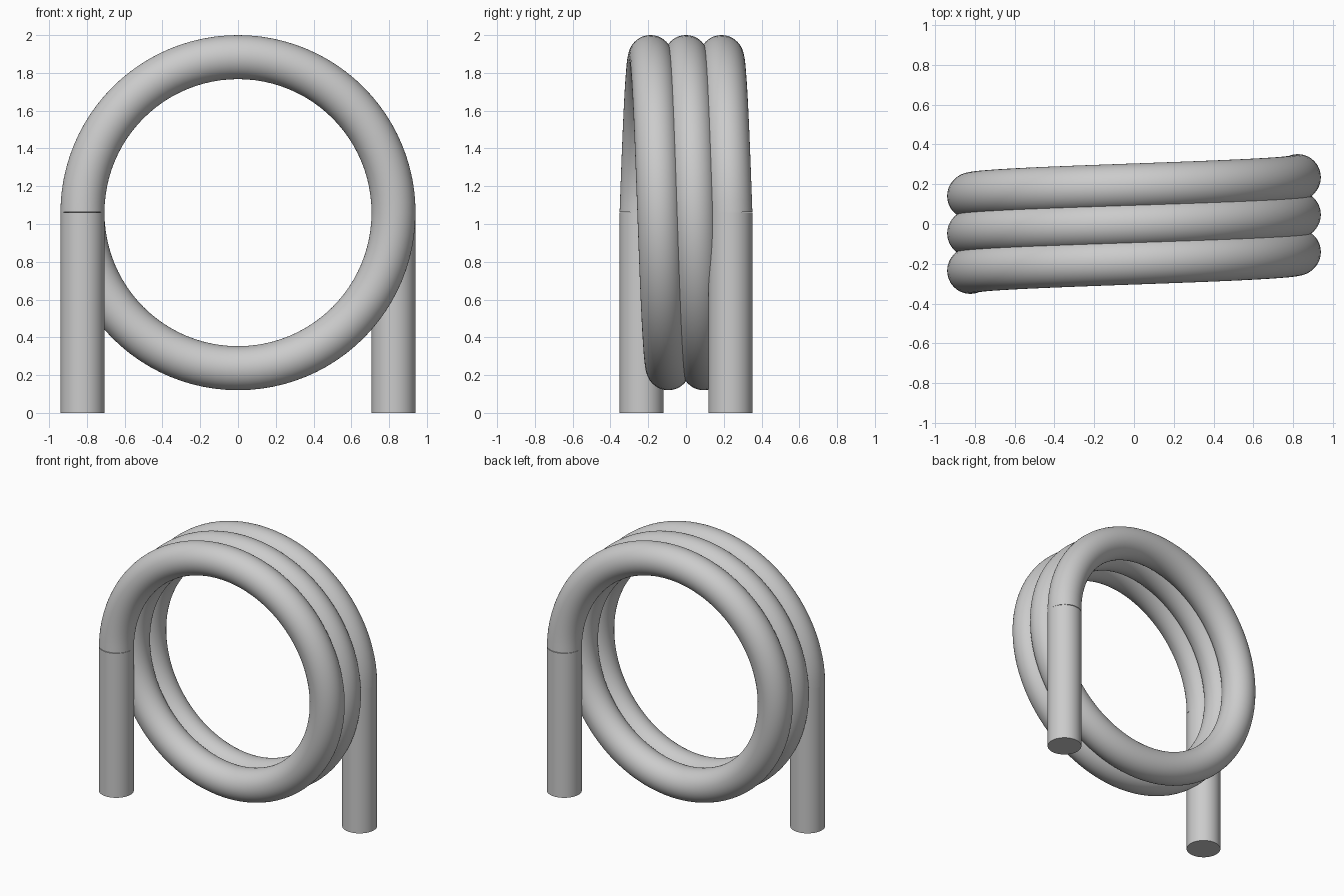
import bpy, bmesh
from math import pi, sin, cos
from mathutils import Vector

cube = bpy.data.objects.get("Cube")
if cube:
    bpy.data.objects.remove(cube, do_unlink=True)

TUBE = 0.1165       # tube radius
RING = 0.8235       # coil radius along the tube centre
CENTRE_Z = 1.06
HALF_DEPTH = 0.235  # the legs stand at -y and +y
TURNS = 2.5
SIDES = 48
STEPS = 240

grey = bpy.data.materials.new("light_grey")
grey.use_nodes = True
grey.diffuse_color = (0.6, 0.6, 0.6, 1)
grey.node_tree.nodes["Principled BSDF"].inputs["Base Color"].default_value = (0.6, 0.6, 0.6, 1)


def finish(obj):
    obj.data.materials.clear()
    obj.data.materials.append(grey)
    bpy.ops.object.select_all(action="DESELECT")
    obj.select_set(True)
    bpy.context.view_layer.objects.active = obj
    bpy.ops.object.shade_smooth_by_angle(angle=pi / 6)


# Coil: a circle swept along a helix, from the left-hand leg over the top
bm = bmesh.new()
rings = []
sweep = TURNS * 2 * pi
for i in range(STEPS + 1):
    t = i / STEPS
    a = pi - sweep * t
    radial = Vector((cos(a), 0, sin(a)))
    tangent = Vector((RING * sin(a), 2 * HALF_DEPTH / sweep, -RING * cos(a))).normalized()
    side = tangent.cross(radial)
    middle = radial * RING + Vector((0, HALF_DEPTH * (2 * t - 1), CENTRE_Z))
    rings.append([bm.verts.new(middle + TUBE * (radial * cos(b) + side * sin(b)))
                  for b in (2 * pi * k / SIDES for k in range(SIDES))])
for lower, upper in zip(rings, rings[1:]):
    for k in range(SIDES):
        n = (k + 1) % SIDES
        bm.faces.new((lower[k], lower[n], upper[n], upper[k]))
bm.faces.new(rings[0])
bm.faces.new(rings[-1])
bmesh.ops.recalc_face_normals(bm, faces=bm.faces)
mesh = bpy.data.meshes.new("coil")
bm.to_mesh(mesh)
bm.free()
coil = bpy.data.objects.new("coil", mesh)
bpy.context.collection.objects.link(coil)
finish(coil)

# Legs: straight tubes below each end of the coil
for name, s in (("front_leg", -1), ("back_leg", 1)):
    bpy.ops.mesh.primitive_cylinder_add(vertices=SIDES, radius=TUBE, depth=CENTRE_Z,
                                        location=(s * RING, s * HALF_DEPTH, CENTRE_Z / 2))
    leg = bpy.context.object
    leg.name = name
    finish(leg)
